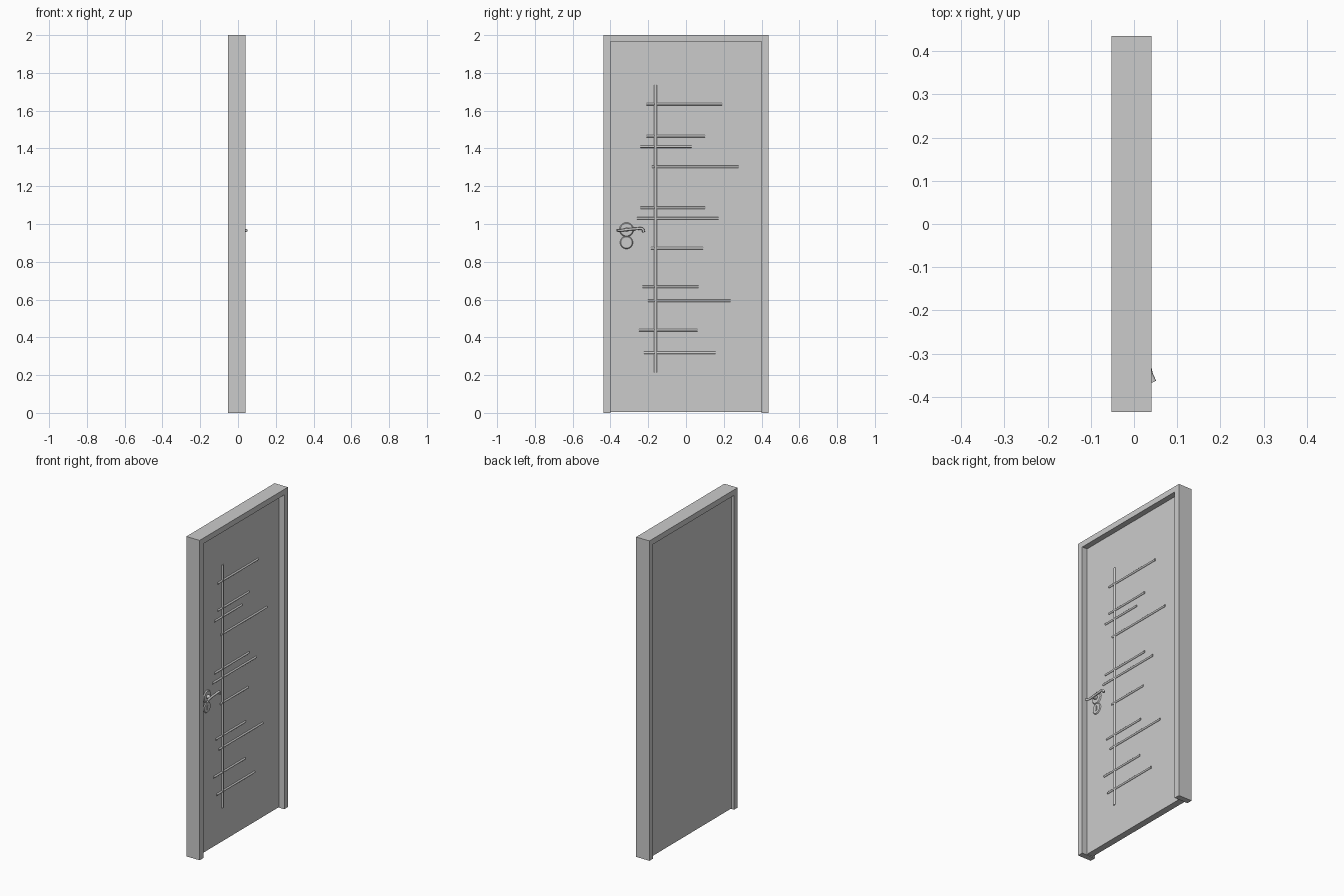
import bpy, bmesh, math
from mathutils import Vector

cube = bpy.data.objects.get("Cube")
if cube:
    bpy.data.objects.remove(cube, do_unlink=True)

grey = bpy.data.materials.new("plain_grey")
grey.use_nodes = True
grey.diffuse_color = (0.6, 0.6, 0.6, 1)
grey.node_tree.nodes["Principled BSDF"].inputs["Base Color"].default_value = (0.6, 0.6, 0.6, 1)


def finish(name, bm, smooth=False):
    bmesh.ops.recalc_face_normals(bm, faces=bm.faces)
    mesh = bpy.data.meshes.new(name)
    bm.to_mesh(mesh)
    bm.free()
    obj = bpy.data.objects.new(name, mesh)
    bpy.context.collection.objects.link(obj)
    mesh.materials.append(grey)
    if smooth:
        bpy.ops.object.select_all(action='DESELECT')
        obj.select_set(True)
        bpy.context.view_layer.objects.active = obj
        bpy.ops.object.shade_smooth_by_angle(angle=math.radians(40))
    return obj


def box(name, low, high):
    bm = bmesh.new()
    bmesh.ops.create_cube(bm, size=1)
    low, high = Vector(low), Vector(high)
    for v in bm.verts:
        v.co = (low + high) / 2 + v.co * (high - low)
    return finish(name, bm)


def rod(name, start, end, radius, sides=12, radius_end=None):
    start, end = Vector(start), Vector(end)
    bm = bmesh.new()
    bmesh.ops.create_cone(bm, cap_ends=True, segments=sides, radius1=radius,
                          radius2=radius_end or radius, depth=(end - start).length)
    turn = (end - start).to_track_quat('Z', 'Y')
    for v in bm.verts:
        v.co = (start + end) / 2 + turn @ v.co
    return finish(name, bm, True)


# Frame: an upside-down U profile extruded through the wall
BACK, FRONT, HALF, OPEN, HEAD = -0.052, 0.04, 0.436, 0.4, 1.965
outline = [(-HALF, 0), (-HALF, 2), (HALF, 2), (HALF, 0),
           (OPEN, 0), (OPEN, HEAD), (-OPEN, HEAD), (-OPEN, 0)]
bm = bmesh.new()
face = bm.faces.new([bm.verts.new((BACK, y, z)) for y, z in outline])
grown = bmesh.ops.extrude_face_region(bm, geom=[face])
for v in grown["geom"]:
    if isinstance(v, bmesh.types.BMVert):
        v.co.x = FRONT
finish("door_frame", bm)

# Door leaf, recessed on both sides
LEAF = 0.005
box("door_leaf", (-0.036, -OPEN, 0.005), (LEAF, OPEN, HEAD))

# Decorative bars: one upright crossed by many rails
rod("upright_bar", (LEAF, -0.161, 0.215), (LEAF, -0.161, 1.735), 0.008)
rails = [(1.635, -0.21, 0.19), (1.465, -0.21, 0.1), (1.41, -0.24, 0.03),
         (1.302, -0.18, 0.277), (1.085, -0.24, 0.1), (1.03, -0.26, 0.172),
         (0.872, -0.185, 0.09), (0.667, -0.23, 0.065), (0.593, -0.2, 0.235),
         (0.438, -0.25, 0.06), (0.318, -0.222, 0.156)]
for z, y0, y1 in rails:
    rod("cross_bar", (LEAF, y0, z), (LEAF, y1, z), 0.0065)

# Handle rosette, spindle, and lock escutcheon below
Y, Z = -0.315, 0.97
rod("handle_rosette", (LEAF, Y, Z), (0.011, Y, Z), 0.038, 32, 0.033)
rod("handle_spindle", (0.011, Y, Z), (0.033, Y, Z), 0.012, 20)
rod("lock_escutcheon", (LEAF, Y, 0.902), (0.01, Y, 0.902), 0.034, 32, 0.03)
box("keyhole_plug", (0.01, Y - 0.005, 0.888), (0.014, Y + 0.005, 0.916))

# Curved lever
curve = bpy.data.curves.new("handle_lever", 'CURVE')
curve.dimensions = '3D'
curve.bevel_depth = 0.007
curve.bevel_resolution = 2
curve.resolution_u = 6
curve.use_fill_caps = True
path = [(0.045, -0.366, 0.966), (0.036, -0.345, 0.966), (0.033, Y, 0.97),
        (0.033, -0.265, 0.974), (0.033, -0.23, 0.973), (0.031, -0.224, 0.957)]
spline = curve.splines.new('BEZIER')
spline.bezier_points.add(len(path) - 1)
for point, co in zip(spline.bezier_points, path):
    point.co = co
    point.handle_left_type = point.handle_right_type = 'AUTO'
curve.materials.append(grey)
bpy.context.collection.objects.link(bpy.data.objects.new("handle_lever", curve))
